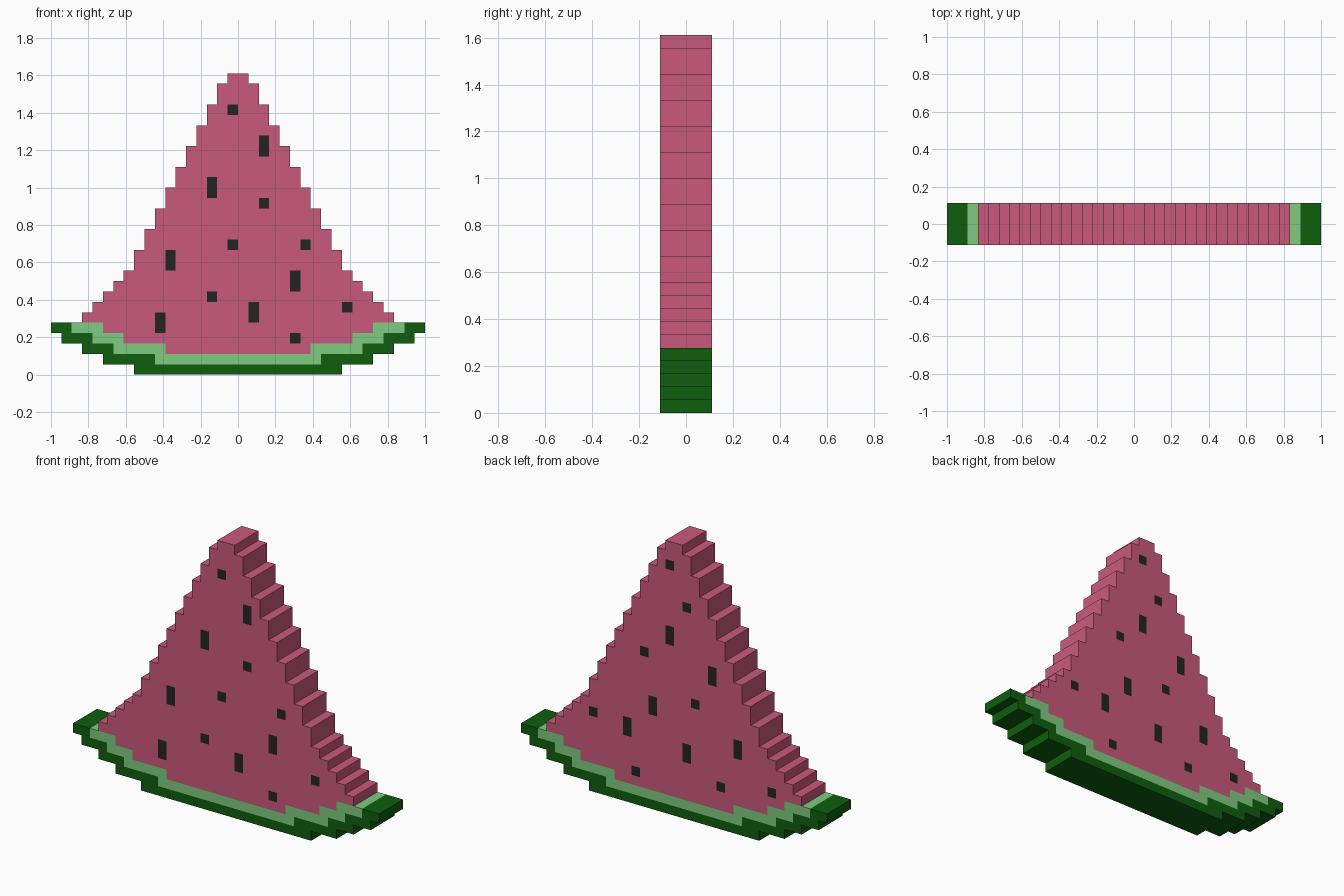
import bpy
import bmesh

if "Cube" in bpy.data.objects:
    bpy.data.objects.remove(bpy.data.objects["Cube"])

U = 1 / 18          # size of one block
D = 2 * U           # half thickness of the slice
ROWS = 29

# Half widths in blocks, per row from the ground up
rind_half = [10, 13, 15, 17, 18]
pith_half = [0, 8, 12, 14, 16]
flesh_half = [0, 0, 7, 11, 13, 15, 14, 13, 12] + [15 - r // 2 for r in range(9, ROWS)]

# Seeds as (column, bottom row, height), each seen from its own side
front_seeds = [(-1, 25, 1), (2, 21, 2), (-3, 17, 2), (2, 16, 1), (-1, 12, 1),
               (6, 12, 1), (-7, 10, 2), (5, 8, 2), (-3, 7, 1), (1, 5, 2),
               (10, 6, 1), (-8, 4, 2), (5, 3, 1)]
back_seeds = [(-1, 26, 1), (1, 22, 1), (-1, 18, 2), (-4, 16, 1), (4, 15, 2),
              (-10, 8, 1), (-3, 10, 2), (2, 12, 1), (-6, 7, 2), (1, 6, 2),
              (7, 8, 2), (-5, 3, 1), (5, 4, 1), (11, 5, 1)]
front_cells = {(c, r + i) for c, r, h in front_seeds for i in range(h)}
back_cells = {(-c - 1, r + i) for c, r, h in back_seeds for i in range(h)}


def material(name, rgb):
    m = bpy.data.materials.new(name)
    m.diffuse_color = (*rgb, 1)
    m.use_nodes = True
    m.node_tree.nodes["Principled BSDF"].inputs["Base Color"].default_value = m.diffuse_color
    return m


def cells(halves):
    return {(c, r) for r, h in enumerate(halves) for c in range(-h, h)}


flesh = cells(flesh_half)
pith = cells(pith_half) - flesh
rind = cells(rind_half) - cells(pith_half) - flesh
slice_cells = flesh | pith | rind


def build(name, part, mats, seeded=False):
    """Outer skin of one part; walls appear only where the whole slice ends."""
    bm = bmesh.new()

    def face(points, index=0):
        f = bm.faces.new([bm.verts.new((x * U, y * D, z * U)) for x, y, z in points])
        f.material_index = index

    for c, r in sorted(part):
        a, b, lo, hi = c, c + 1, r, r + 1
        face([(a, -1, lo), (b, -1, lo), (b, -1, hi), (a, -1, hi)],
             int(seeded and (c, r) in front_cells))
        face([(b, 1, lo), (a, 1, lo), (a, 1, hi), (b, 1, hi)],
             int(seeded and (c, r) in back_cells))
        # Block edges in counter-clockwise order with the neighbour beyond each
        for (x0, z0), (x1, z1), nb in (
                ((a, lo), (b, lo), (c, r - 1)), ((b, lo), (b, hi), (c + 1, r)),
                ((b, hi), (a, hi), (c, r + 1)), ((a, hi), (a, lo), (c - 1, r))):
            if nb not in slice_cells:
                face([(x1, -1, z1), (x0, -1, z0), (x0, 1, z0), (x1, 1, z1)])

    bmesh.ops.remove_doubles(bm, verts=bm.verts, dist=1e-4)
    mesh = bpy.data.meshes.new(name)
    bm.to_mesh(mesh)
    bm.free()
    for m in mats:
        mesh.materials.append(m)
    bpy.context.collection.objects.link(bpy.data.objects.new(name, mesh))


pink = material("flesh_pink", (0.584, 0.102, 0.205))
black = material("seed_black", (0.017, 0.017, 0.017))
light_green = material("light_green", (0.216, 0.597, 0.216))
dark_green = material("dark_green", (0.0044, 0.114, 0.0044))

build("flesh_with_seeds", flesh, [pink, black], seeded=True)
build("inner_rind", pith, [light_green])
build("outer_rind", rind, [dark_green])
